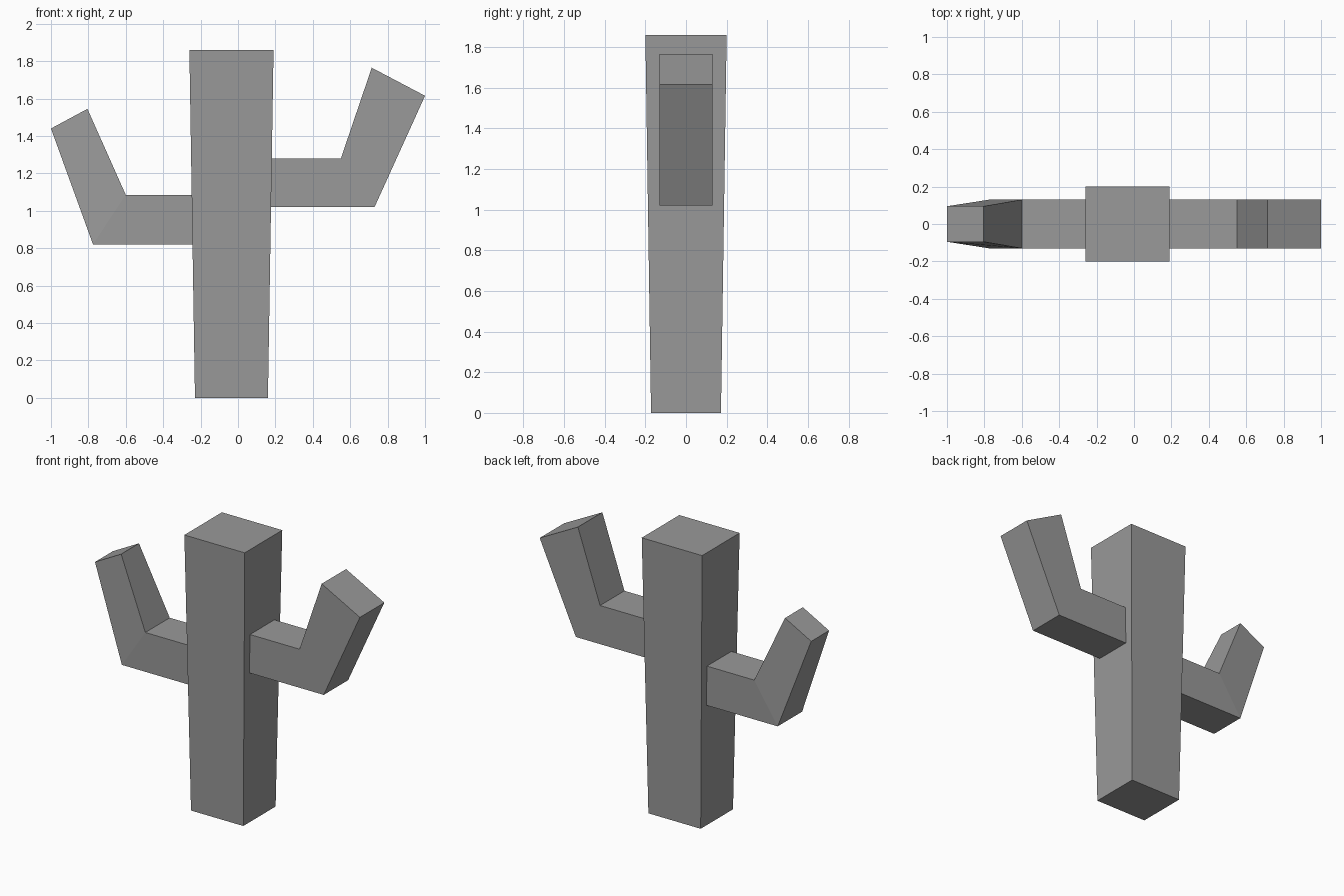
import bpy, bmesh

cube = bpy.data.objects.get("Cube")
if cube:
    bpy.data.objects.remove(cube, do_unlink=True)

grey = bpy.data.materials.new("plain_grey")
grey.use_nodes = True
colour = (0.32, 0.32, 0.32, 1)
grey.diffuse_color = colour
grey.node_tree.nodes["Principled BSDF"].inputs["Base Color"].default_value = colour


def loft(name, rings):
    """Skin a chain of four-cornered rings, cap both ends, flat shaded."""
    bm = bmesh.new()
    loops = [[bm.verts.new(p) for p in ring] for ring in rings]
    for a, b in zip(loops, loops[1:]):
        for i in range(4):
            j = (i + 1) % 4
            bm.faces.new((a[i], a[j], b[j], b[i]))
    bm.faces.new(loops[0][::-1])
    bm.faces.new(loops[-1])
    bmesh.ops.recalc_face_normals(bm, faces=bm.faces[:])
    mesh = bpy.data.meshes.new(name)
    bm.to_mesh(mesh)
    bm.free()
    mesh.materials.append(grey)
    obj = bpy.data.objects.new(name, mesh)
    bpy.context.collection.objects.link(obj)


def trunk_ring(z, half_x, half_y, centre=-0.035):
    return [(centre + sx * half_x, sy * half_y, z)
            for sx, sy in ((-1, -1), (1, -1), (1, 1), (-1, 1))]


def arm_ring(outer, inner, half_y):
    (ox, oz), (ix, iz) = outer, inner
    return [(ox, -half_y, oz), (ox, half_y, oz), (ix, half_y, iz), (ix, -half_y, iz)]


# Trunk, widening slightly towards the top
loft("trunk", [trunk_ring(0, 0.195, 0.172), trunk_ring(1.86, 0.225, 0.2)])

# Higher arm, even depth: root, elbow, tip
loft("left_arm", [
    arm_ring((0.165, 1.02), (0.165, 1.28), 0.13),
    arm_ring((0.73, 1.02), (0.55, 1.28), 0.13),
    arm_ring((1.0, 1.615), (0.715, 1.765), 0.13),
])

# Lower arm, narrowing to its tip
loft("right_arm", [
    arm_ring((-0.23, 0.82), (-0.23, 1.085), 0.13),
    arm_ring((-0.775, 0.82), (-0.6, 1.085), 0.13),
    arm_ring((-1.0, 1.44), (-0.805, 1.545), 0.095),
])
